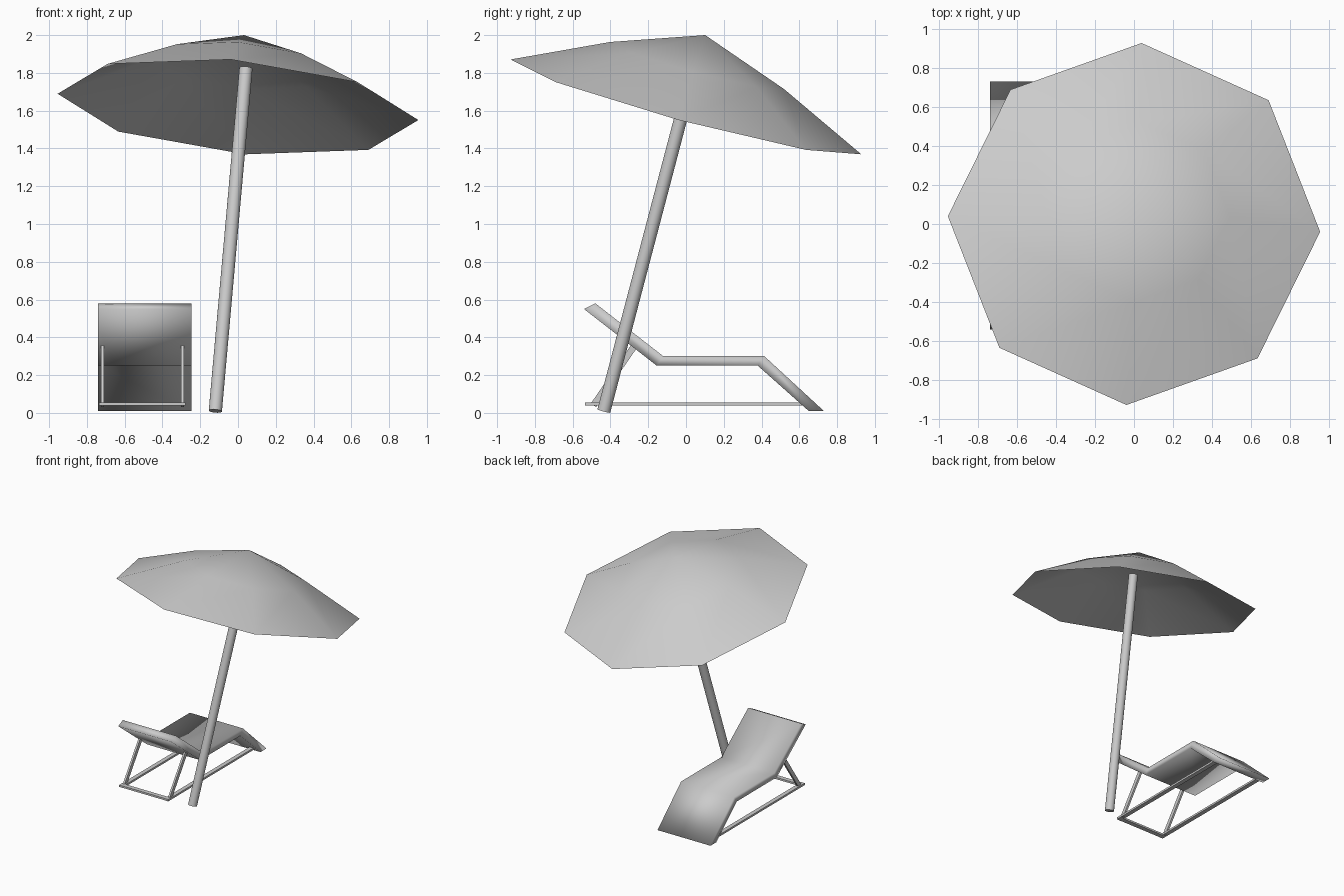
import bpy, bmesh, math
from mathutils import Vector, Matrix

cube = bpy.data.objects.get("Cube")
if cube:
    bpy.data.objects.remove(cube, do_unlink=True)

grey = bpy.data.materials.new("plain grey")
grey.use_nodes = True
grey.diffuse_color = (0.6, 0.6, 0.6, 1)
grey.node_tree.nodes["Principled BSDF"].inputs["Base Color"].default_value = (0.6, 0.6, 0.6, 1)


def finish(name, bm, smooth=False, fix=True):
    if fix:
        bmesh.ops.recalc_face_normals(bm, faces=bm.faces[:])
    for f in bm.faces:
        f.smooth = smooth
    mesh = bpy.data.meshes.new(name)
    bm.to_mesh(mesh)
    bm.free()
    mesh.materials.append(grey)
    obj = bpy.data.objects.new(name, mesh)
    bpy.context.collection.objects.link(obj)
    return obj


def beam(name, a, b, wide, thick):
    """Flat bar from a to b, wide along x (or y for a cross bar)."""
    a, b = Vector(a), Vector(b)
    d = (b - a).normalized()
    side = Vector((0, 1, 0)) if abs(d.x) > 0.9 else Vector((1, 0, 0))
    up = d.cross(side)
    bm = bmesh.new()
    bmesh.ops.create_cube(bm, size=1)
    for v in bm.verts:
        v.co = ((a + b) / 2 + side * v.co.x * wide + up * v.co.y * thick
                + d * v.co.z * (b - a).length)
    return finish(name, bm)


# Parasol canopy: open eight-sided dome, tilted along the pole
axis = Vector((0.084, 0.267, 1))
hub = Vector((0, 0, 1.62))
bm = bmesh.new()
rings = []
for scale, rise in ((1, 0), (0.496, 0.219)):
    ring = []
    for i in range(8):
        a = math.radians(45 * i - 2.4)
        r = 0.957 - 0.028 * abs(math.sin(a))
        x, y = r * scale * math.cos(a), r * scale * math.sin(a)
        ring.append(bm.verts.new(hub + axis * rise + Vector((x, y, -axis.x * x - axis.y * y))))
    rings.append(ring)
apex = bm.verts.new(hub + axis * 0.38)
for i in range(8):
    j = (i + 1) % 8
    bm.faces.new((rings[0][i], rings[0][j], rings[1][j], rings[1][i]))
    bm.faces.new((rings[1][i], rings[1][j], apex))
finish("parasol_canopy", bm, smooth=True, fix=False)

# Leaning pole
low, high = Vector((-0.12, -0.435, 0.01)), Vector((0.042, 0.042, 1.825))
bm = bmesh.new()
turn = (high - low).to_track_quat("Z", "Y").to_matrix().to_4x4()
bmesh.ops.create_cone(bm, cap_ends=True, segments=20, radius1=0.035, radius2=0.035,
                      depth=(high - low).length,
                      matrix=Matrix.Translation((low + high) / 2) @ turn)
pole = finish("parasol_pole", bm)
bpy.context.view_layer.objects.active = pole
pole.select_set(True)
bpy.ops.object.shade_smooth_by_angle(angle=math.radians(40))

# Lounger bed: bent slab lofted across its width
top = [(-0.48, 0.58), (-0.12, 0.30), (0.415, 0.30), (0.73, 0.01)]
under = [(-0.54, 0.55), (-0.155, 0.25), (0.38, 0.25), (0.65, 0.01)]
bm = bmesh.new()
sides = [[[bm.verts.new((x, y, z)) for y, z in line] for line in (top, under)]
         for x in (-0.74, -0.245)]
(lt, lu), (rt, ru) = sides
for i in range(3):
    for p, q in ((lt, rt), (lu, ru), (lt, lu), (rt, ru)):
        bm.faces.new((p[i], p[i + 1], q[i + 1], q[i]))
for i in (0, 3):
    bm.faces.new((lt[i], rt[i], ru[i], lu[i]))
finish("lounger_bed", bm, smooth=True)

# Lounger frame: floor rails, back props and a cross bar
for side, x in (("right", -0.717), ("left", -0.295)):
    beam(side + "_floor_rail", (x, -0.535, 0.046), (x, 0.66, 0.046), 0.036, 0.016)
    beam(side + "_back_prop", (x, -0.49, 0.04), (x, -0.275, 0.352), 0.016, 0.034)
beam("rear_cross_bar", (-0.735, -0.515, 0.046), (-0.277, -0.515, 0.046), 0.038, 0.0155)
